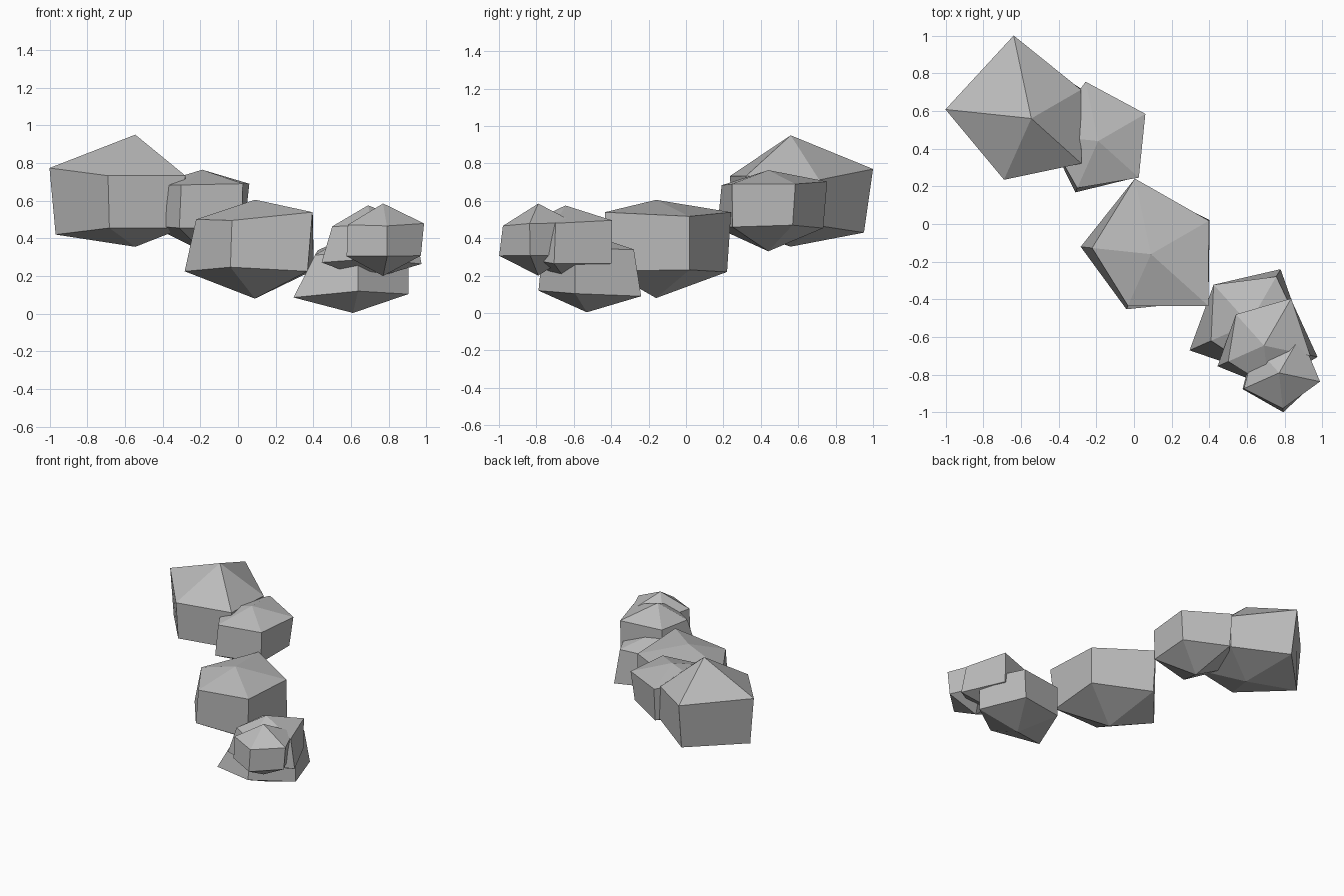
import bpy
import bmesh
from math import cos, sin, radians
from mathutils import Vector

SIDES = 5
RING_SLOPE = 0.4  # height of a ring corner relative to its distance from the axis

if "Cube" in bpy.data.objects:
    bpy.data.objects.remove(bpy.data.objects["Cube"], do_unlink=True)

# Single plain stone colour
stone = bpy.data.materials.new("stone_grey")
stone.use_nodes = True
stone.diffuse_color = (0.5, 0.5, 0.5, 1)
stone.node_tree.nodes["Principled BSDF"].inputs["Base Color"].default_value = stone.diffuse_color


def ring(bm, centre, turn, radii, slope):
    """Five corners around the axis; wider corners lie farther from the middle."""
    corners = []
    for i, r in enumerate(radii):
        a = radians(turn + i * 360 / SIDES)
        offset = Vector((r * cos(a), r * sin(a), r * slope))
        corners.append(bm.verts.new(centre + offset))
    return corners


def rock(name, centre, turn, upper, lower, rise, drop):
    """Five-sided boulder: pointed roof, upright sides, pointed underside."""
    centre = Vector(centre)
    bm = bmesh.new()
    top = bm.verts.new(centre + Vector((0, 0, rise)))
    bottom = bm.verts.new(centre - Vector((0, 0, drop)))
    high = ring(bm, centre, turn, upper, RING_SLOPE)
    low = ring(bm, centre, turn, lower, -RING_SLOPE)
    for i in range(SIDES):
        j = (i + 1) % SIDES
        bm.faces.new((top, high[i], high[j]))
        bm.faces.new((high[i], low[i], low[j], high[j]))
        bm.faces.new((bottom, low[j], low[i]))
    bmesh.ops.recalc_face_normals(bm, faces=bm.faces)
    mesh = bpy.data.meshes.new(name)
    bm.to_mesh(mesh)
    bm.free()
    mesh.materials.append(stone)
    obj = bpy.data.objects.new(name, mesh)
    bpy.context.collection.objects.link(obj)
    return obj


# Back group
rock("large_back_rock", (-0.545, 0.56, 0.59), turn=30,
     upper=(0.305, 0.45, 0.458, 0.356, 0.357),
     lower=(0.31, 0.40, 0.425, 0.338, 0.34), rise=0.36, drop=0.235)
rock("small_back_rock", (-0.19, 0.44, 0.574), turn=30,
     upper=(0.289, 0.322, 0.27, 0.273, 0.29),
     lower=(0.26, 0.30, 0.27, 0.298, 0.285), rise=0.19, drop=0.244)

# Middle boulder
rock("middle_rock", (0.09, -0.16, 0.375), turn=30,
     upper=(0.355, 0.41, 0.41 * 0.766, 0.30, 0.41),
     lower=(0.36, 0.388, 0.375, 0.32, 0.375), rise=0.23, drop=0.295)

# Front cluster of overlapping rocks
rock("front_base_rock", (0.61, -0.53, 0.224), turn=60,
     upper=(0.29, 0.28, 0.22, 0.24, 0.30),
     lower=(0.335, 0.28, 0.345, 0.26, 0.30), rise=0.2, drop=0.22)
rock("front_upper_rock", (0.69, -0.645, 0.38), turn=60,
     upper=(0.289, 0.223, 0.208, 0.22, 0.25),
     lower=(0.285, 0.22, 0.27, 0.22, 0.29), rise=0.195, drop=0.2)
rock("front_small_rock", (0.77, -0.79, 0.39), turn=60,
     upper=(0.23, 0.19, 0.205, 0.19, 0.222),
     lower=(0.2, 0.2, 0.212, 0.21, 0.205), rise=0.195, drop=0.19)
